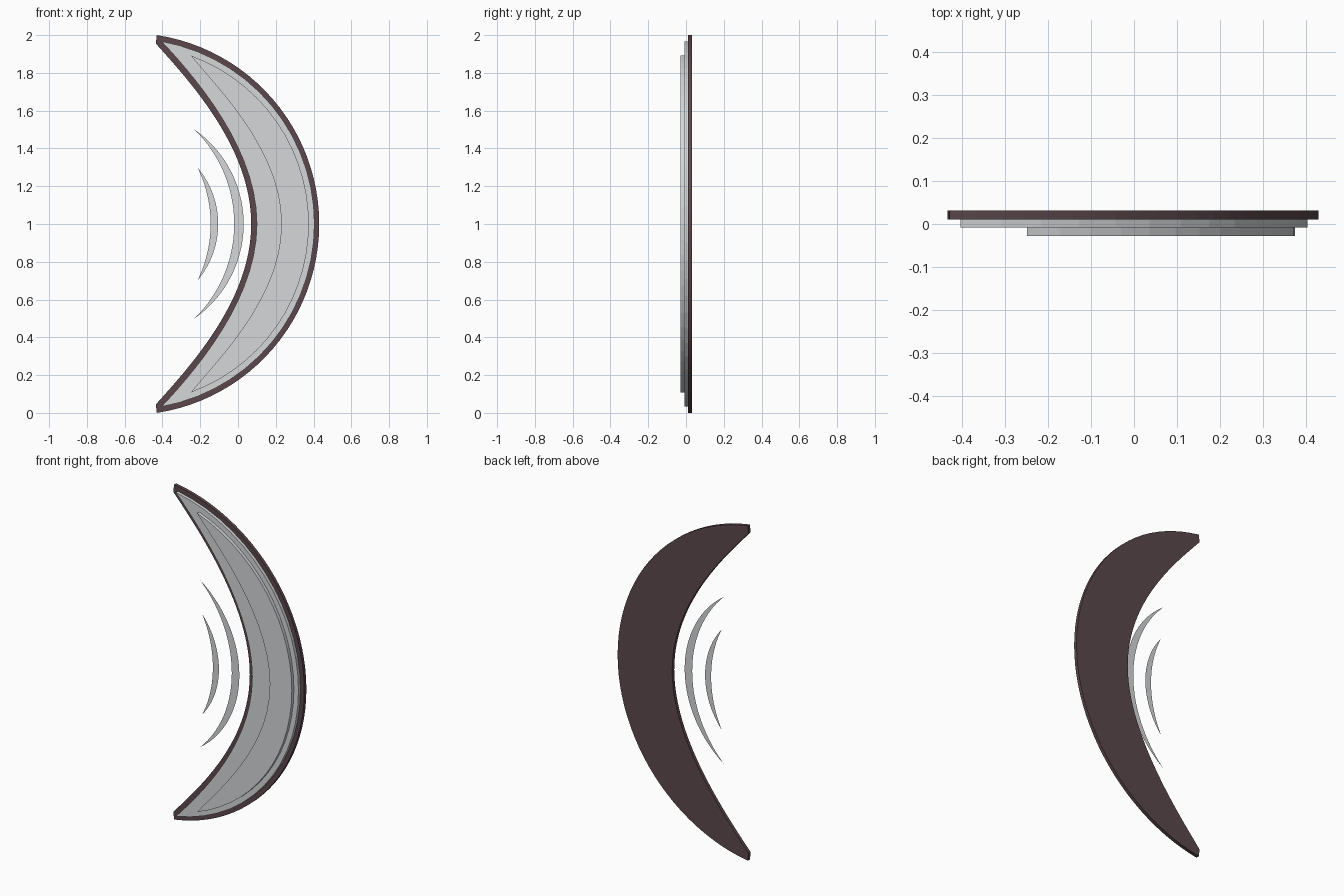
import bpy, bmesh, math
from mathutils import Vector
from mathutils.geometry import interpolate_bezier

cube = bpy.data.objects.get("Cube")
if cube:
    bpy.data.objects.remove(cube)


def make_material(name, colour):
    mat = bpy.data.materials.new(name)
    mat.use_nodes = True
    mat.diffuse_color = (*colour, 1)
    mat.node_tree.nodes["Principled BSDF"].inputs["Base Color"].default_value = (*colour, 1)
    return mat


dark = make_material("dark plum", (0.105, 0.064, 0.072))
pale = make_material("pale grey", (0.66, 0.68, 0.69))


def arc(tip, bulge, steps):
    """Upper half of a circle arc, from its tip down to its middle at z = 0."""
    sag = bulge - tip[0]
    r = (sag ** 2 + tip[1] ** 2) / (2 * sag)
    end = math.asin(tip[1] / r)
    return [Vector((bulge - r + r * math.cos(a), r * math.sin(a)))
            for a in (end * (1 - i / steps) for i in range(steps + 1))]


def bezier(tip, handle, bulge, steps):
    """Upper half of an inner edge that leaves the tip steeply and ends upright."""
    pts = [Vector((*p, 0)) for p in (tip, handle, (bulge, 0.4), (bulge, 0))]
    return [p.to_2d() for p in interpolate_bezier(*pts, steps + 1)]


def crescent(name, outer, inner, y_front, y_back, mat):
    """Mirror both half edges about the middle, bridge them and give thickness."""
    mirror = lambda half: half + [Vector((p.x, -p.y)) for p in reversed(half[:-1])]
    outer, inner = mirror(outer), mirror(inner)
    bm = bmesh.new()
    rows = [[bm.verts.new((p.x, y_front, p.y + 1)) for p in edge] for edge in (outer, inner)]
    for i in range(len(outer) - 1):
        bm.faces.new((rows[1][i], rows[1][i + 1], rows[0][i + 1], rows[0][i]))
    bmesh.ops.remove_doubles(bm, verts=bm.verts, dist=1e-5)
    if y_back > y_front:
        made = bmesh.ops.extrude_face_region(bm, geom=bm.faces[:])["geom"]
        moved = [v for v in made if isinstance(v, bmesh.types.BMVert)]
        bmesh.ops.translate(bm, verts=moved, vec=(0, y_back - y_front, 0))
    bmesh.ops.recalc_face_normals(bm, faces=bm.faces)
    mesh = bpy.data.meshes.new(name)
    bm.to_mesh(mesh)
    bm.free()
    mesh.materials.append(mat)
    obj = bpy.data.objects.new(name, mesh)
    bpy.context.collection.objects.link(obj)
    return obj


# Stacked crescent plates, back to front
crescent("back_plate", arc((-0.43, 1), 0.43, 24),
         bezier((-0.435, 0.955), (-0.25, 0.75), 0.07, 24), 0.011, 0.031, dark)
crescent("middle_plate", arc((-0.405, 0.967), 0.405, 14),
         bezier((-0.405, 0.967), (-0.225, 0.775), 0.1, 14), -0.008, 0.011, pale)
crescent("front_plate", arc((-0.25, 0.892), 0.375, 14),
         bezier((-0.25, 0.892), (-0.13, 0.74), 0.23, 14), -0.028, -0.008, pale)

# Thin floating slivers inside the curve
crescent("large_sliver", arc((-0.23, 0.5), 0.03, 14), arc((-0.23, 0.5), -0.02, 14),
         -0.03, -0.03, pale)
crescent("small_sliver", arc((-0.215, 0.3), -0.105, 12), arc((-0.215, 0.3), -0.145, 12),
         -0.03, -0.03, pale)
